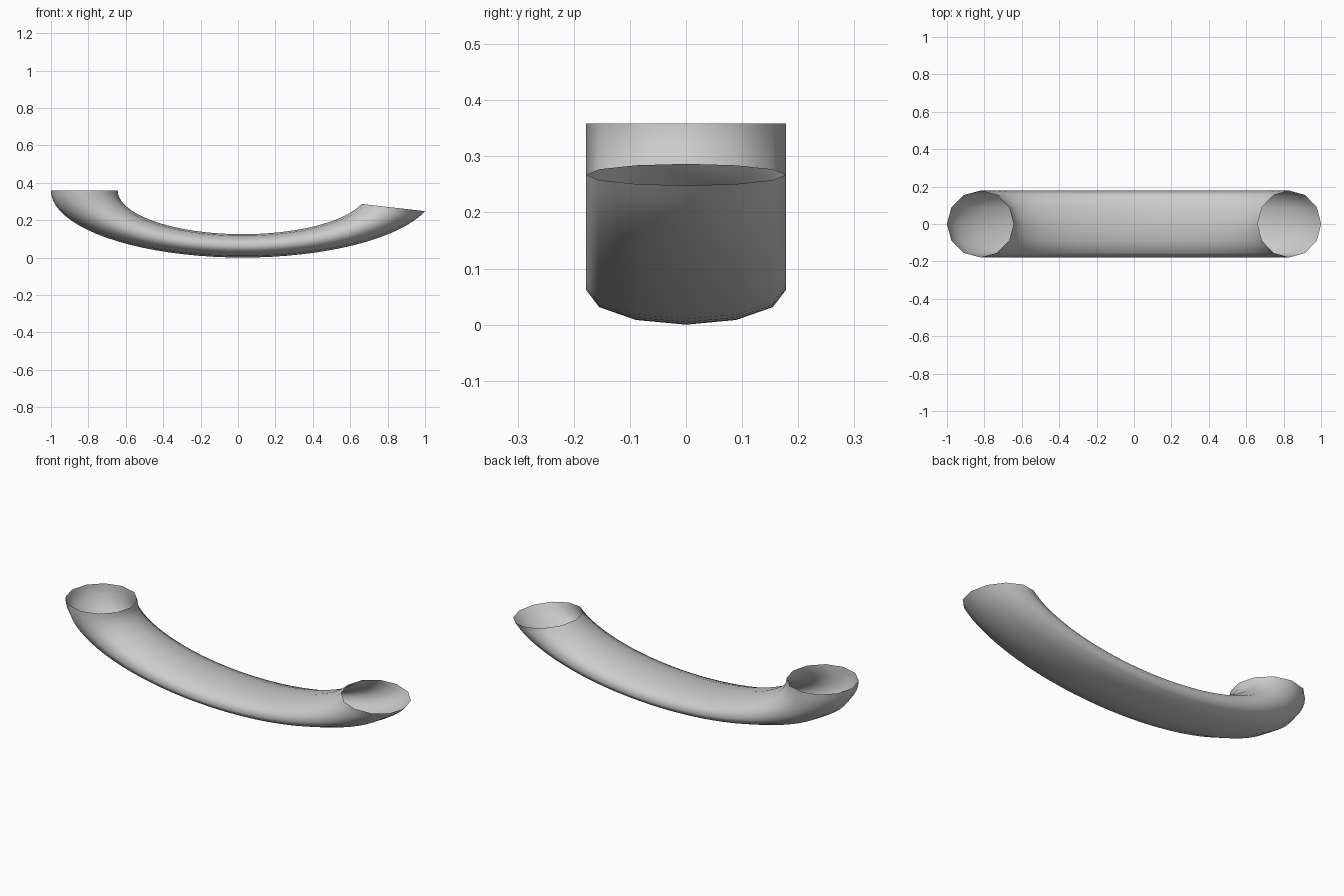
import bpy, bmesh
from math import sin, cos, pi, radians

if "Cube" in bpy.data.objects:
    bpy.data.objects.remove(bpy.data.objects["Cube"])

SIDES, STEPS = 12, 36
MAJOR, MINOR = 0.847, 0.1785      # ring radius and tube radius
SQUASH, TOP, SHIFT = 0.350, 0.359, 0.0252
SWEEP = radians(162)              # stops short of a half ring

# Open-ended squashed half-ring tube
bm = bmesh.new()
rings = []
for i in range(STEPS + 1):
    a = pi + SWEEP * i / STEPS
    ring = []
    for j in range(SIDES):
        b = 2 * pi * j / SIDES
        r = MAJOR + MINOR * cos(b)
        ring.append(bm.verts.new((SHIFT + r * cos(a), MINOR * sin(b), TOP + SQUASH * r * sin(a))))
    rings.append(ring)

for r0, r1 in zip(rings, rings[1:]):
    for j in range(SIDES):
        k = (j + 1) % SIDES
        f = bm.faces.new((r0[j], r0[k], r1[k], r1[j]))
        f.smooth = True
bm.normal_update()

# Make the normals face out of the tube
bm.faces.ensure_lookup_table()
f = bm.faces[0]
a = pi + SWEEP * 0.5 / STEPS
c = f.calc_center_median()
if f.normal.x * (c.x - SHIFT - MAJOR * cos(a)) + f.normal.y * c.y < 0:
    bmesh.ops.reverse_faces(bm, faces=bm.faces[:])

mesh = bpy.data.meshes.new("curved_tube")
bm.to_mesh(mesh)
bm.free()
tube = bpy.data.objects.new("curved_tube", mesh)
bpy.context.collection.objects.link(tube)
